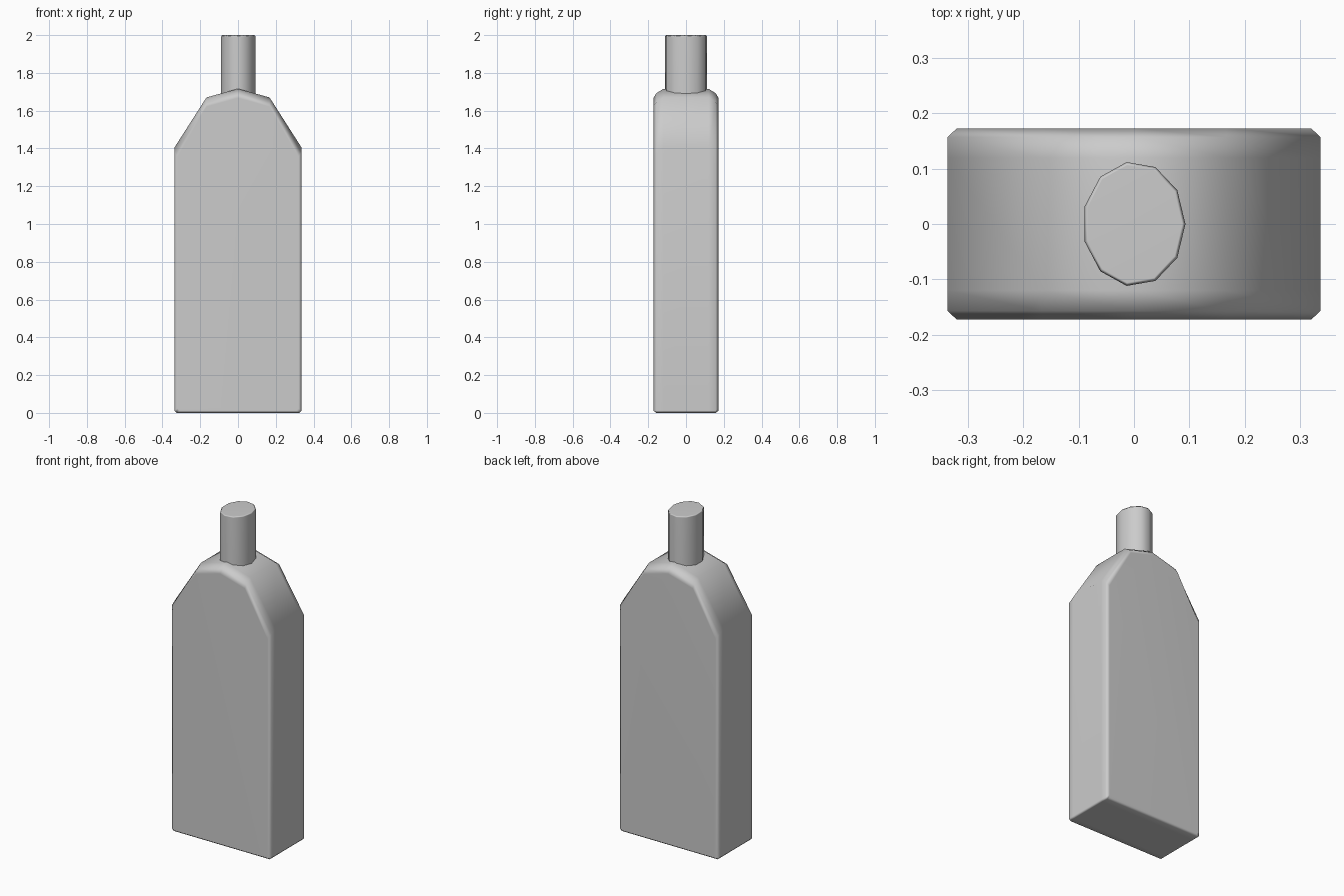
import bpy
import bmesh
import math

old = bpy.data.objects.get("Cube")
if old:
    bpy.data.objects.remove(old, do_unlink=True)

grey = bpy.data.materials.new("plain grey")
grey.use_nodes = True
colour = (0.6, 0.6, 0.6, 1)
grey.diffuse_color = colour
grey.node_tree.nodes["Principled BSDF"].inputs["Base Color"].default_value = colour


def loft(name, rings):
    """Skin a stack of equal-length rings and cap both ends."""
    bm = bmesh.new()
    loops = [[bm.verts.new(p) for p in ring] for ring in rings]
    n = len(loops[0])
    for a, b in zip(loops, loops[1:]):
        for i in range(n):
            j = (i + 1) % n
            bm.faces.new((a[i], a[j], b[j], b[i]))
    bm.faces.new(loops[0])
    bm.faces.new(loops[-1])
    bmesh.ops.recalc_face_normals(bm, faces=bm.faces)
    mesh = bpy.data.meshes.new(name)
    bm.to_mesh(mesh)
    bm.free()
    mesh.materials.append(grey)
    obj = bpy.data.objects.new(name, mesh)
    bpy.context.collection.objects.link(obj)
    bpy.ops.object.select_all(action='DESELECT')
    obj.select_set(True)
    bpy.context.view_layer.objects.active = obj
    bpy.ops.object.shade_smooth_by_angle(angle=math.radians(65))
    weighted = obj.modifiers.new("weighted normals", 'WEIGHTED_NORMAL')
    weighted.keep_sharp = True
    return obj


def bottle_slice(y, inset, drop, lift):
    """Front outline of the body at depth y."""
    w = 0.337 - inset
    foot = 0.012
    right = [(w - foot, lift), (w, lift + foot),
             (w, 1.41 - drop), (0.167, 1.676 - drop)]
    outline = right + [(0, 1.722 - drop)] + [(-x, z) for x, z in reversed(right)]
    return [(x, y, z) for x, z in outline]


# Body: slices from front to back, rounded towards both faces
half = [(0.173, 0.017, 0.055, 0.012), (0.157, 0, 0.03, 0), (0.12, 0, 0.006, 0)]
slices = [bottle_slice(-y, *rest) for y, *rest in half]
slices += [bottle_slice(y, *rest) for y, *rest in reversed(half)]
loft("bottle_body", slices)


# Neck: oval with eleven sides and a slim bevel on the rim
def oval(z, inset):
    angles = [math.tau * i / 11 for i in range(11)]
    return [((0.093 - inset) * math.cos(a), (0.113 - inset) * math.sin(a), z)
            for a in angles]


loft("bottle_neck", [oval(1.6, 0), oval(1.993, 0), oval(2.0, 0.006)])
